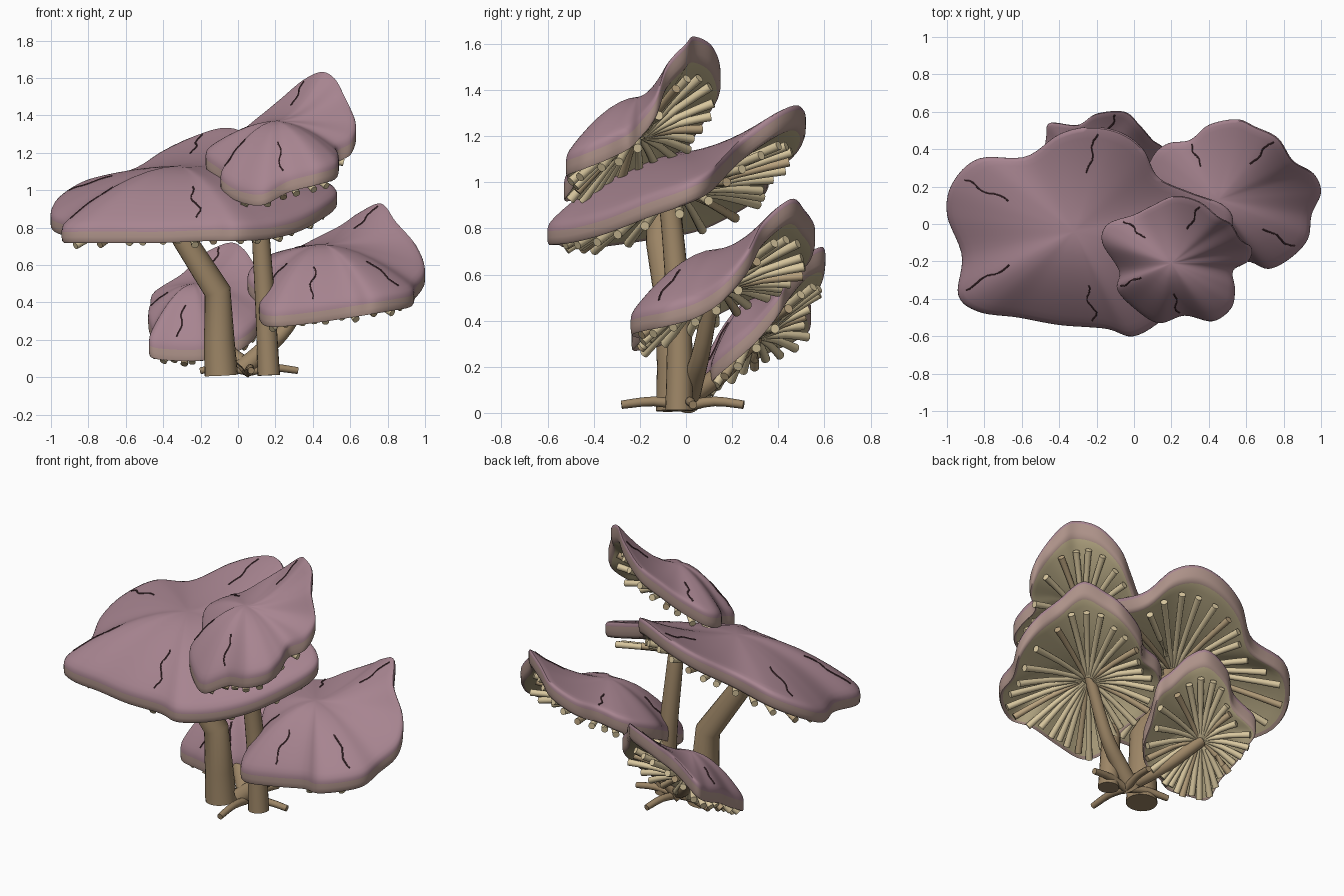
import bpy, bmesh, math, random
from mathutils import Vector

if "Cube" in bpy.data.objects:
    bpy.data.objects.remove(bpy.data.objects["Cube"])

random.seed(4)


def material(name, srgb):
    m = bpy.data.materials.new(name)
    m.diffuse_color = [c ** 2.2 for c in srgb] + [1]
    m.use_nodes = True
    m.node_tree.nodes["Principled BSDF"].inputs["Base Color"].default_value = m.diffuse_color
    return m


CAP = material("mauve cap", (.65, .515, .56))
RIM = material("dusty rim", (.67, .565, .53))
UNDER = material("olive underside", (.73, .675, .53))
GILL = material("pale gill", (.85, .78, .62))
GILL_DARK = material("tan gill", (.72, .63, .49))
STEM = material("brown stem", (.61, .52, .40))
CRACK = material("dark crack", (.32, .22, .24))


def finish(name, bm, mats, angle=40):
    bmesh.ops.recalc_face_normals(bm, faces=bm.faces)
    me = bpy.data.meshes.new(name)
    bm.to_mesh(me)
    bm.free()
    for m in mats:
        me.materials.append(m)
    ob = bpy.data.objects.new(name, me)
    bpy.context.collection.objects.link(ob)
    bpy.context.view_layer.objects.active = ob
    ob.select_set(True)
    bpy.ops.object.shade_smooth_by_angle(angle=math.radians(angle))
    ob.select_set(False)
    return ob


def spline(pts, n, closed=False):
    """Even samples of a Catmull-Rom curve."""
    k, out = len(pts), []
    segs = k if closed else k - 1
    pick = (lambda i: pts[i % k]) if closed else (lambda i: pts[max(0, min(k - 1, i))])
    for s in range(n if closed else n + 1):
        u = s / n * segs
        i = min(int(u), segs - 1)
        t = u - i
        a, b, c, d = (Vector(pick(i + j)) for j in (-1, 0, 1, 2))
        out.append(.5 * (2 * b + (c - a) * t + (2 * a - 5 * b + 4 * c - d) * t * t
                         + (3 * b - a - 3 * c + d) * t ** 3))
    return out


def tube(bm, path, r0, r1, sides, mat=0):
    """Tapered round tube with closed ends."""
    rings = []
    for i, p in enumerate(path):
        d = (path[min(i + 1, len(path) - 1)] - path[max(i - 1, 0)]).normalized()
        ref = Vector((1, 0, 0)) if abs(d.x) < .8 else Vector((0, 1, 0))
        u = d.cross(ref).normalized()
        v = d.cross(u)
        r = r0 + (r1 - r0) * i / (len(path) - 1)
        rings.append([bm.verts.new(p + r * (u * math.cos(a) + v * math.sin(a)))
                      for a in (math.tau * k / sides for k in range(sides))])
    faces = [bm.faces.new(rings[0]), bm.faces.new(rings[-1])]
    for a, b in zip(rings, rings[1:]):
        for k in range(sides):
            j = (k + 1) % sides
            faces.append(bm.faces.new((a[k], a[j], b[j], b[k])))
    for f in faces:
        f.material_index = mat


COLS = 120
# cap cross-section: (radius fraction, drop below the top surface)
TOP = [(.12, 0), (.25, 0), (.4, 0), (.55, 0), (.68, 0), (.8, 0), (.89, 0), (.95, .001),
       (.985, .006), (.997, .018)]
LIP = [(1, .032), (1, .06), (.997, .085), (.985, .1), (.955, .104)]
BELOW = [(.88, .1), (.75, .095), (.6, .09), (.45, .09), (.3, .09), (.15, .09)]


def mushroom_cap(name, centre, outline, crack_angles, gills):
    c = Vector(centre)
    rim = spline(outline, COLS, True)

    def surf(col, t, drop=0):
        p = c.lerp(rim[col % COLS], t)
        p.z = c.z + (rim[col % COLS].z - c.z) * t ** 1.75 - drop
        return p

    # cap shell
    bm = bmesh.new()
    rows = [[bm.verts.new(surf(k, t, d)) for k in range(COLS)] for t, d in TOP + LIP + BELOW]
    tip = bm.verts.new(c)
    pit = bm.verts.new(c - Vector((0, 0, .09)))
    for k in range(COLS):
        j = (k + 1) % COLS
        bm.faces.new((tip, rows[0][k], rows[0][j]))
        bm.faces.new((pit, rows[-1][j], rows[-1][k])).material_index = 2
        for i in range(len(rows) - 1):
            f = bm.faces.new((rows[i][k], rows[i + 1][k], rows[i + 1][j], rows[i][j]))
            f.material_index = 0 if i < len(TOP) else 1 if i < len(TOP + LIP) - 1 else 2
    finish(name + "_cap", bm, [CAP, RIM, UNDER], 60)

    # radial gill rods, hanging just below the lip
    bm = bmesh.new()
    for g in range(gills):
        ang = math.tau * g / gills
        col = min(range(COLS), key=lambda k: miss(rim[k] - c, ang))
        a = surf(col, .08, .17)
        b = surf(col, .94 - .06 * random.random(), .145)
        mid = a.lerp(b, .5)
        mid.z = min(mid.z + .01, surf(col, .5, .11).z)
        tube(bm, spline([a, mid, b], 4), .012, .02, 10, 1 if g % 6 == 2 else 0)
    finish(name + "_gills", bm, [GILL, GILL_DARK])

    # surface cracks
    bm = bmesh.new()
    for ang in crack_angles:
        col = min(range(COLS), key=lambda k: miss(rim[k] - c, math.radians(ang)))
        path = []
        for i in range(13):
            t = .56 + .37 * i / 12
            side = .5 + .45 * math.sin(i * .75 + ang) + random.uniform(-.1, .1)
            path.append(surf(col, t).lerp(surf(col + 1, t), side) + Vector((0, 0, .001)))
        tube(bm, path, .0045, .0045, 6)
    finish(name + "_cracks", bm, [CRACK])


def miss(q, ang):
    """Angle between a plan direction and a heading."""
    return abs((math.atan2(q.y, q.x) - ang + math.pi) % math.tau - math.pi)


mushroom_cap("large", (-.32, -.04, 1.13), [
    (-1, .05, .88), (-.97, .22, .96), (-.83, .35, 1.05), (-.58, .36, 1.11), (-.4, .48, 1.22),
    (-.23, .52, 1.30), (-.07, .49, 1.345), (.05, .40, 1.31), (.13, .25, 1.2), (.3, .17, 1.12),
    (.48, .1, 1.05), (.53, 0, 1.0), (.46, -.17, .94), (.33, -.35, .87), (.17, -.5, .83),
    (0, -.6, .82), (-.15, -.56, .82), (-.4, -.54, .81), (-.62, -.5, .81), (-.83, -.47, .81),
    (-.94, -.38, .81), (-.92, -.17, .84)], (157, 80, 210, 287), 32)

mushroom_cap("upper", (.2, -.21, 1.37), [
    (-.17, -.1, 1.2), (-.14, 0, 1.24), (0, .05, 1.31), (.1, .1, 1.39), (.22, .15, 1.49),
    (.35, .12, 1.60), (.45, .04, 1.645), (.52, 0, 1.61), (.57, -.08, 1.52), (.63, -.13, 1.38),
    (.61, -.2, 1.29), (.53, -.25, 1.24), (.54, -.35, 1.19), (.52, -.45, 1.15), (.42, -.52, 1.12),
    (.27, -.49, 1.08), (.13, -.53, 1.01), (0, -.45, 1.03), (-.09, -.35, 1.09),
    (-.08, -.25, 1.13)], (67, 140, 205, 278), 26)

mushroom_cap("right", (.45, .13, .71), [
    (.1, .36, .62), (.18, .43, .66), (.3, .45, .69), (.4, .53, .74), (.55, .56, .82),
    (.65, .52, .89), (.77, .46, .94), (.85, .34, .84), (.96, .27, .71), (1, .17, .59),
    (.95, .05, .51), (.93, -.08, .47), (.84, -.18, .45), (.72, -.24, .43), (.6, -.2, .41),
    (.4, -.22, .38), (.2, -.23, .36), (.12, -.12, .38), (.11, .05, .47),
    (.05, .2, .55)], (118, 49, 328, 260, 205), 30)

mushroom_cap("small", (-.24, .3, .50), [
    (-.47, .46, .40), (-.45, .54, .46), (-.3, .53, .56), (-.2, .59, .66), (-.05, .6, .73),
    (.03, .53, .70), (.1, .45, .60), (.16, .4, .52), (.13, .3, .40), (.1, .2, .31),
    (.02, .12, .24), (-.1, .1, .20), (-.2, .06, .18), (-.35, .08, .18), (-.47, .1, .20),
    (-.46, .22, .27), (-.48, .35, .35)], (250, 160, 65, 300), 28)

# stems: path, base radius, top radius
STEMS = {
    "large_stem": ([(-.09, -.04, .01), (-.1, -.045, .2), (-.11, -.06, .46), (-.29, -.11, .74),
                    (-.35, -.11, 1.0)], .09, .055),
    "upper_stem": ([(.165, -.03, .01), (.145, -.03, .4), (.12, -.06, .8), (.12, -.09, 1.0)],
                   .06, .04),
    "right_stem": ([(.02, .0, .04), (.13, .03, .14), (.27, .07, .28), (.45, .13, .6)], .055, .03),
    "small_stem": ([(.06, -.01, .05), (-.1, .15, .17), (-.25, .3, .33)], .045, .035),
}
for name, (pts, r0, r1) in STEMS.items():
    bm = bmesh.new()
    tube(bm, [Vector(p) for p in pts] if name == "large_stem" else spline(pts, 14), r0, r1, 20)
    finish(name, bm, [STEM])

# roots spreading over the ground
bm = bmesh.new()
for x, y in ((.32, .03), (-.2, .06), (.07, -.28), (.1, .25)):
    path = spline([(.06, 0, .03), (.03 + x * .5, y * .5, .05), (x, y, .035)], 6)
    tube(bm, path, .024, .018, 10)
finish("roots", bm, [STEM])
